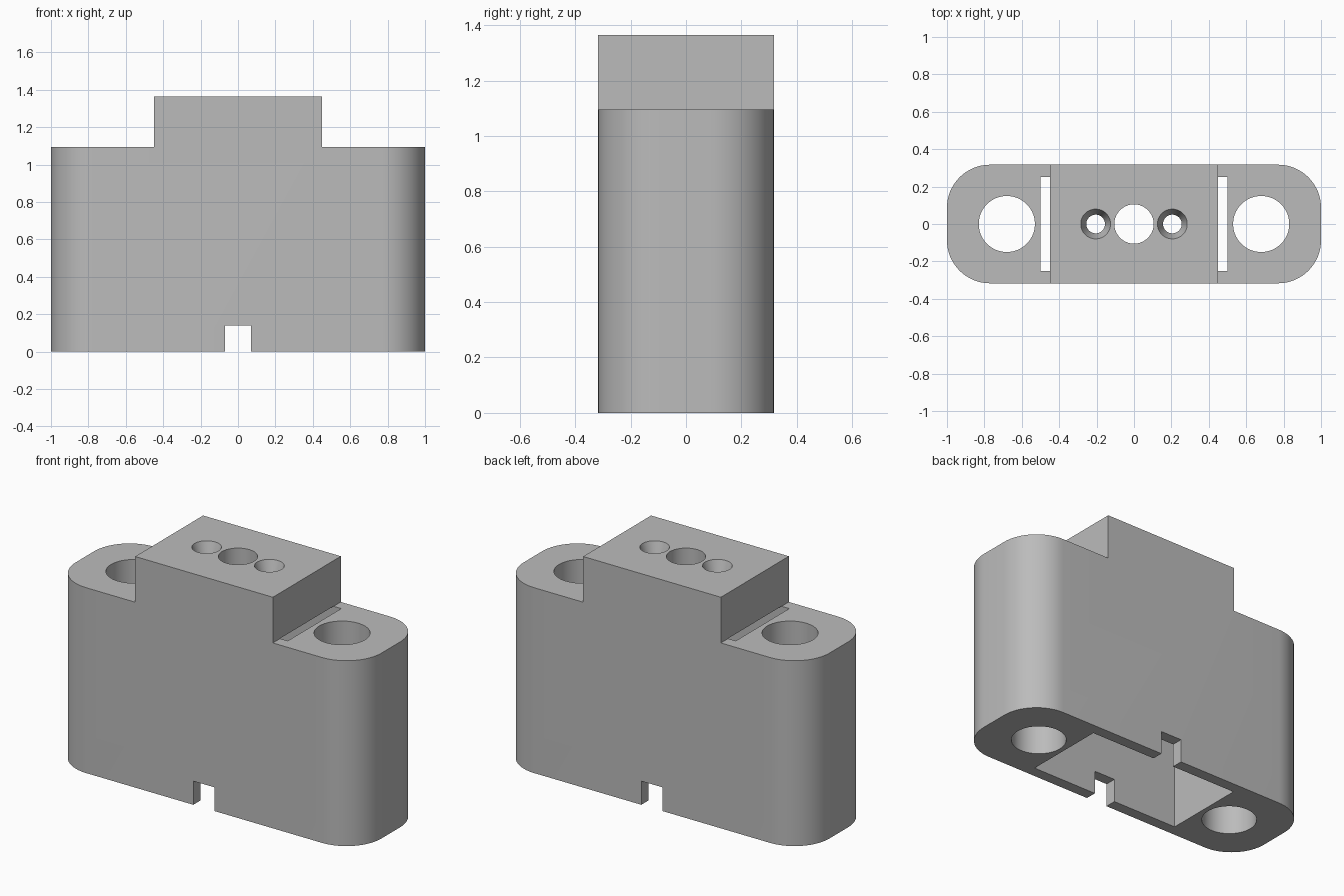
import bpy, bmesh, math

cube = bpy.data.objects.get("Cube")
if cube:
    bpy.data.objects.remove(cube, do_unlink=True)

HALF_DEPTH = 0.317
SHOULDER, TOP = 1.095, 1.365

grey = bpy.data.materials.new("light_grey")
grey.use_nodes = True
colour = (0.5, 0.5, 0.5, 1)
grey.diffuse_color = colour
grey.node_tree.nodes["Principled BSDF"].inputs["Base Color"].default_value = colour


def to_object(name, bm):
    bmesh.ops.recalc_face_normals(bm, faces=bm.faces)
    mesh = bpy.data.meshes.new(name)
    bm.to_mesh(mesh)
    bm.free()
    mesh.materials.append(grey)
    obj = bpy.data.objects.new(name, mesh)
    bpy.context.collection.objects.link(obj)
    return obj


def prism(name, points, direction):
    """Extrude a closed outline along a vector."""
    bm = bmesh.new()
    face = bm.faces.new([bm.verts.new(p) for p in points])
    result = bmesh.ops.extrude_face_region(bm, geom=[face], use_keep_orig=True)
    moved = [v for v in result["geom"] if isinstance(v, bmesh.types.BMVert)]
    bmesh.ops.translate(bm, verts=moved, vec=direction)
    return to_object(name, bm)


def drill(name, x, low, high, r_low, r_high):
    bm = bmesh.new()
    bmesh.ops.create_cone(bm, cap_ends=True, segments=64, radius1=r_low,
                          radius2=r_high, depth=high - low)
    bmesh.ops.translate(bm, verts=bm.verts, vec=(x, 0, (low + high) / 2))
    return to_object(name, bm)


def combine(target, tool, operation):
    tool.hide_render = True
    mod = target.modifiers.new("cut", "BOOLEAN")
    mod.operation, mod.solver, mod.object = operation, "EXACT", tool
    bpy.context.view_layer.objects.active = target
    bpy.ops.object.modifier_apply(modifier=mod.name)
    bpy.data.objects.remove(tool, do_unlink=True)


# Stepped side profile with the cable notch at the bottom
half = [(0.07, 0.14), (0.07, 0), (1, 0), (1, SHOULDER), (0.45, SHOULDER), (0.45, TOP)]
outline = half + [(-x, z) for x, z in reversed(half)]
housing = prism("housing", [(x, -HALF_DEPTH - 0.1, z) for x, z in outline],
                (0, 2 * HALF_DEPTH + 0.2, 0))

# Rounded plan outline
radius, steps = 0.23, 16
plan = []
for quarter, (sx, sy) in enumerate([(1, 1), (-1, 1), (-1, -1), (1, -1)]):
    for i in range(steps + 1):
        a = (quarter + i / steps) * math.pi / 2
        plan.append((sx * (1 - radius) + radius * math.cos(a),
                     sy * (HALF_DEPTH - radius) + radius * math.sin(a), -0.1))
combine(housing, prism("plan_cutter", plan, (0, 0, 2)), "INTERSECT")

# Hollow inside, wider than the raised block so it opens two slots
corners = [(sx * 0.5, sy * 0.25, -0.1) for sx, sy in [(1, 1), (-1, 1), (-1, -1), (1, -1)]]
combine(housing, prism("cavity_cutter", corners, (0, 0, SHOULDER + 0.101)), "DIFFERENCE")

# Mounting holes and countersunk screw holes on both sides
for side in (-1, 1):
    combine(housing, drill("mount_cutter", side * 0.68, -0.1, 1.3, 0.15, 0.15), "DIFFERENCE")
    combine(housing, drill("screw_cutter", side * 0.205, 1, 1.5, 0.05, 0.05), "DIFFERENCE")
    combine(housing, drill("sink_cutter", side * 0.205, TOP - 0.09, TOP + 0.01, 0.05, 0.083),
            "DIFFERENCE")

# Centre hole
combine(housing, drill("centre_cutter", 0, 1, 1.5, 0.105, 0.105), "DIFFERENCE")

bpy.ops.object.select_all(action="DESELECT")
housing.select_set(True)
bpy.context.view_layer.objects.active = housing
bpy.ops.object.shade_smooth_by_angle(angle=math.radians(15))
